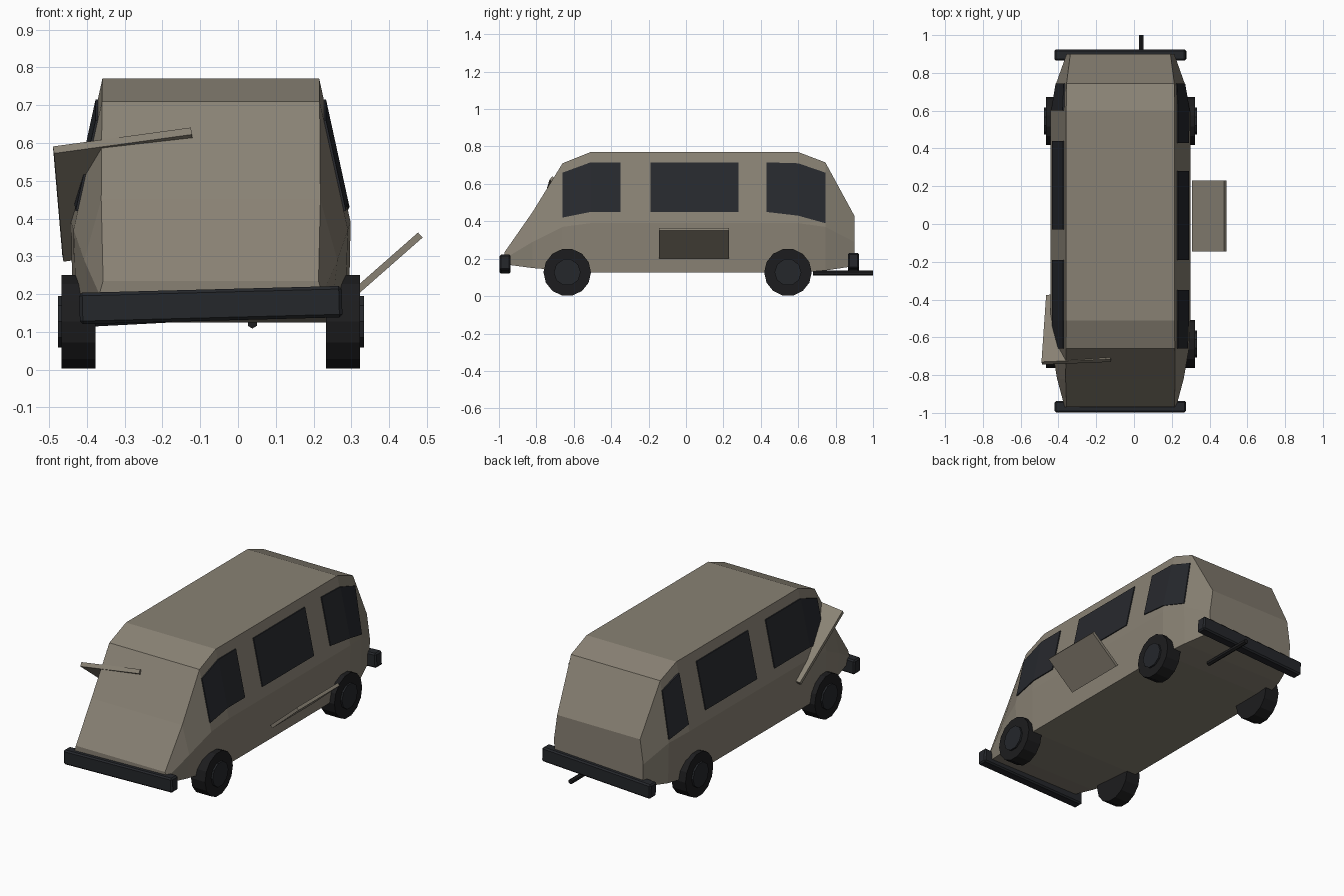
import bpy, bmesh, math
from mathutils import Vector, Matrix

if "Cube" in bpy.data.objects:
    bpy.data.objects.remove(bpy.data.objects["Cube"])

CX = -0.072  # centre line of the van body


def mat(name, c):
    m = bpy.data.materials.new(name)
    m.diffuse_color = (*c, 1)
    m.use_nodes = True
    m.node_tree.nodes["Principled BSDF"].inputs["Base Color"].default_value = m.diffuse_color
    return m


PAINT = mat("khaki_paint", (0.25, 0.222, 0.175))
BLACK = mat("black_rubber", (0.012, 0.012, 0.013))
TRIM = mat("dark_trim", (0.018, 0.02, 0.024))
GLASS = mat("dark_glass", (0.02, 0.022, 0.027))


def finish(name, bm, m):
    bmesh.ops.recalc_face_normals(bm, faces=bm.faces)
    me = bpy.data.meshes.new(name)
    bm.to_mesh(me)
    bm.free()
    me.materials.append(m)
    ob = bpy.data.objects.new(name, me)
    bpy.context.collection.objects.link(ob)
    return ob


def box(name, centre, size, m, rot=Matrix()):
    bm = bmesh.new()
    bmesh.ops.create_cube(bm, size=1, matrix=Matrix.Translation(centre) @ rot @ Matrix.Diagonal((*size, 1)))
    return finish(name, bm, m)


def cylinder(bm, centre, r, depth, sides, axis):
    rot = Matrix.Rotation(math.pi / 2, 4, axis)
    bmesh.ops.create_cone(bm, cap_ends=True, segments=sides, radius1=r, radius2=r, depth=depth,
                          matrix=Matrix.Translation(centre) @ rot)


# Body stations: y, (half width, z) at floor, belt and roof
STATIONS = [
    (-0.97, (0.29, 0.17), (0.295, 0.20), (0.285, 0.235)),
    (-0.82, (0.32, 0.15), (0.335, 0.29), (0.29, 0.45)),
    (-0.66, (0.355, 0.137), (0.363, 0.37), (0.288, 0.71)),
    (-0.51, (0.365, 0.125), (0.37, 0.39), (0.287, 0.77)),
    (0.60, (0.365, 0.125), (0.37, 0.39), (0.287, 0.77)),
    (0.745, (0.335, 0.137), (0.34, 0.37), (0.285, 0.715)),
    (0.90, (0.28, 0.16), (0.285, 0.29), (0.265, 0.43)),
]


def side_half(y, z):
    """Half width of the body above the belt."""
    for a, b in zip(STATIONS, STATIONS[1:]):
        if a[0] <= y <= b[0]:
            t = (y - a[0]) / (b[0] - a[0])
            belt, roof = (Vector(a[i]).lerp(Vector(b[i]), t) for i in (2, 3))
            return belt.x + (roof.x - belt.x) * (z - belt.y) / (roof.y - belt.y)


# Body shell lofted through the stations
bm = bmesh.new()
rings = []
for y, *pts in STATIONS:
    section = [(h, z) for h, z in pts] + [(-h, z) for h, z in reversed(pts)]
    rings.append([bm.verts.new((CX + x, y, z)) for x, z in section])
for a, b in zip(rings, rings[1:]):
    for i in range(6):
        j = (i + 1) % 6
        bm.faces.new((a[i], a[j], b[j], b[i]))
bm.faces.new(rings[0])
bm.faces.new(rings[-1])
finish("van_body", bm, PAINT)


# Side windows: columns of (y, low z, high z)
def window(name, side, cols):
    bm = bmesh.new()
    rows = []
    for y, lo, hi in cols:
        rows.append([bm.verts.new((CX + side * (side_half(y, z) + d), y, z))
                     for z, d in ((lo, 0.006), (hi, 0.006), (hi, -0.01), (lo, -0.01))])
    for a, b in zip(rows, rows[1:]):
        for i in range(4):
            j = (i + 1) % 4
            bm.faces.new((a[i], a[j], b[j], b[i]))
    bm.faces.new(rows[0])
    bm.faces.new(rows[-1])
    finish(name, bm, GLASS)


LO, HI = 0.45, 0.715
FRONT = [(-0.66, 0.42, 0.66), (-0.51, LO, HI)]
REAR = [(0.60, LO - 0.02, 0.71), (0.745, 0.39, 0.66)]
window("front_window_right", 1, FRONT + [(-0.35, LO, HI)])
window("middle_window_right", 1, [(-0.19, LO, HI), (0.28, LO, HI)])
window("rear_window_right", 1, [(0.43, LO, HI)] + REAR)
window("front_window_left", -1, FRONT + [(-0.19, LO, HI)])
window("middle_window_left", -1, [(-0.03, LO, HI), (0.44, LO, HI)])
window("rear_window_left", -1, REAR)

# Wheels with hubs
for end, y in (("front", -0.635), ("rear", 0.545)):
    for side, s in (("right", 1), ("left", -1)):
        x = CX + s * 0.35
        bm = bmesh.new()
        cylinder(bm, (x, y, 0.127), 0.127, 0.09, 14, 'Y')
        finish(f"{end}_wheel_{side}", bm, BLACK)
        bm = bmesh.new()
        cylinder(bm, (x + s * 0.045, y, 0.127), 0.072, 0.02, 10, 'Y')
        finish(f"{end}_hub_{side}", bm, TRIM)

# Bumpers, each hanging slightly askew
for name, y, z, tilt in (("front_bumper", -0.967, 0.171, -1.5), ("rear_bumper", 0.895, 0.172, -3)):
    ob = box(name, (CX, y, z), (0.695, 0.06, 0.083), TRIM, Matrix.Rotation(math.radians(tilt), 4, 'Y'))
    bev = ob.modifiers.new("bevel", 'BEVEL')
    bev.width = 0.008
    bev.segments = 1

# Exhaust pipe
bm = bmesh.new()
cylinder(bm, (0.038, 0.84, 0.123), 0.014, 0.32, 6, 'X')
finish("exhaust_pipe", bm, BLACK)

# Open flap low on the right side
box("side_flap", (0.398, 0.043, 0.282), (0.225, 0.375, 0.018), PAINT,
    Matrix.Rotation(-math.atan2(0.145, 0.165), 4, 'Y'))

# Loose panel stuck through the front left corner
corner = Vector((-0.495, -0.73, 0.59))
u = Vector((0.365, 0.015, 0.05))
v = Vector((0.035, 0.355, -0.285))
n = u.cross(v).normalized()
rot = Matrix((u.normalized(), n.cross(u).normalized(), n)).transposed().to_4x4()
box("loose_panel", corner + u / 2 + v / 2 - n * 0.012, (u.length, v.length, 0.024), PAINT, rot)
